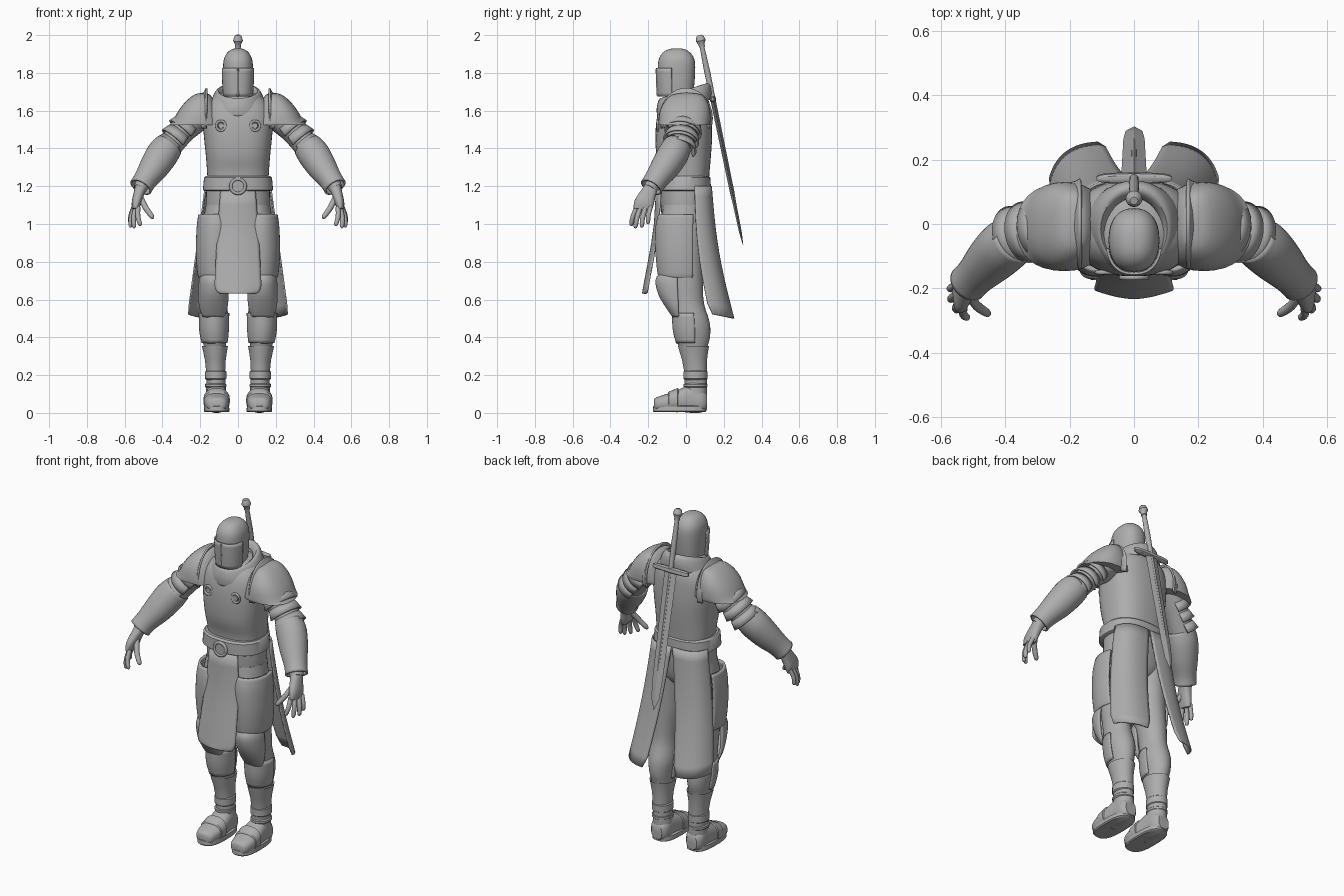
import bpy, bmesh, math
from mathutils import Vector as V

X, Y, Z = V((1, 0, 0)), V((0, 1, 0)), V((0, 0, 1))
grey = bpy.data.materials.new("plain_grey")
grey.diffuse_color = (0.42, 0.42, 0.42, 1)


def finish(name, bm, mirror=False, thick=0, angle=40):
    bmesh.ops.recalc_face_normals(bm, faces=bm.faces)
    me = bpy.data.meshes.new(name)
    bm.to_mesh(me)
    bm.free()
    me.materials.append(grey)
    ob = bpy.data.objects.new(name, me)
    bpy.context.collection.objects.link(ob)
    bpy.ops.object.select_all(action='DESELECT')
    ob.select_set(True)
    bpy.context.view_layer.objects.active = ob
    bpy.ops.object.shade_smooth_by_angle(angle=math.radians(angle))
    if thick:
        s = ob.modifiers.new("thickness", 'SOLIDIFY')
        s.thickness, s.offset = thick, 0
    if mirror:
        ob.modifiers.new("mirror", 'MIRROR')
    return ob


def grid(bm, rows, closed):
    """Bridge rows of points into quads."""
    vs = [[bm.verts.new(p) for p in r] for r in rows]
    n = len(vs[0])
    for a, b in zip(vs, vs[1:]):
        for i in range(n if closed else n - 1):
            j = (i + 1) % n
            bm.faces.new((a[i], a[j], b[j], b[i]))
    return vs


def smooth_rows(rows, k):
    """Catmull-Rom interpolation between cross-sections."""
    out = []
    for i in range(len(rows) - 1):
        p = [V(rows[max(0, min(len(rows) - 1, i + d))]) for d in (-1, 0, 1, 2)]
        for s in range(k):
            t = s / k
            out.append(0.5 * (2 * p[1] + (p[2] - p[0]) * t + (2 * p[0] - 5 * p[1] + 4 * p[2] - p[3]) * t * t
                              + (3 * p[1] - p[0] - 3 * p[2] + p[3]) * t ** 3))
    return out + [V(rows[-1])]


def tube(name, rows, frame=(X, Y), power=2, seg=32, k=3, arc=None, caps=True, **kw):
    """Loft of rings (x, y, z, radius_u, radius_v); frame None follows the path."""
    rows = smooth_rows(rows, k)
    cs = [V(r[:3]) for r in rows]
    a0, a1 = [math.radians(a) for a in (arc or (0, 360))]
    pts = []
    for i, r in enumerate(rows):
        u, v = frame or (X, Y)
        if frame is None:
            d = (cs[min(i + 1, len(cs) - 1)] - cs[max(i - 1, 0)]).normalized()
            u = d.cross(Y).normalized()
            v = u.cross(d)
        ring = []
        for j in range(seg + (1 if arc else 0)):
            a = a0 + (a1 - a0) * j / seg
            c, s = math.cos(a), math.sin(a)
            c, s = [math.copysign(abs(q) ** (2 / power), q) for q in (c, s)]
            ring.append(cs[i] + u * c * max(r[3], .001) + v * s * max(r[4], .001))
        pts.append(ring)
    bm = bmesh.new()
    vs = grid(bm, pts, not arc)
    if caps and not arc:
        bm.faces.new(vs[0])
        bm.faces.new(vs[-1])
    return finish(name, bm, **kw)


def ring(name, c, R, r, normal=Y, **kw):
    """Torus around the given normal."""
    u = X if abs(normal.x) < .9 else Y
    v = normal.cross(u).normalized()
    bm = bmesh.new()
    rows = []
    for i in range(29):
        a = math.tau * i / 28
        o = u * math.cos(a) + v * math.sin(a)
        rows.append([V(c) + o * (R + r * math.cos(b)) + normal * r * math.sin(b)
                     for b in [math.tau * j / 10 for j in range(10)]])
    grid(bm, rows, True)
    bmesh.ops.remove_doubles(bm, verts=bm.verts, dist=1e-5)
    return finish(name, bm, **kw)


# helmet: domed skull, face plate, nose ridge and eye slit
tube("helmet", [(0, -.05, 1.68, .072, .088), (0, -.05, 1.75, .077, .095), (0, -.05, 1.83, .079, .099),
                (0, -.05, 1.875, .074, .093), (0, -.05, 1.908, .056, .072), (0, -.05, 1.926, .03, .04),
                (0, -.05, 1.93, .002, .002)], power=2.3)
tube("face_plate", [(0, -.052, 1.675, .076, .094), (0, -.052, 1.75, .081, .099), (0, -.052, 1.825, .083, .102)],
     power=2.4, arc=(-170, -10), thick=.008)
tube("nose_ridge", [(0, -.15, 1.68, .008, .006), (0, -.155, 1.82, .008, .006)], seg=4, k=1)
for s in (-1, 1):
    tube("eye_slit", [(s * .012, -.153, 1.79, .005, .004), (s * .055, -.133, 1.79, .005, .004)],
         frame=(Z, Y), seg=8, k=1)

# neck and tilted collar
tube("neck", [(0, -.02, 1.6, .075, .08), (0, -.04, 1.72, .06, .07)])
tilt = (X, V((0, .95, .31)))
tube("collar", [(0, -.01, 1.615, .15, .145), (0, -.01, 1.655, .135, .148), (0, -.01, 1.69, .118, .14),
                (0, -.015, 1.7, .105, .125), (0, -.02, 1.675, .09, .11)], frame=tilt, caps=False, thick=.01)

# breastplate, pelvis and belt
tube("breastplate", [(0, -.005, 1.21, .16, .125), (0, -.005, 1.28, .164, .13), (0, -.012, 1.36, .17, .144),
                     (0, -.012, 1.46, .18, .15), (0, -.01, 1.55, .185, .146), (0, -.005, 1.62, .17, .135),
                     (0, 0, 1.67, .13, .11), (0, 0, 1.7, .07, .07)], power=2.5, seg=48)
tube("pelvis", [(0, -.01, 1.22, .165, .13), (0, -.01, 1.1, .17, .125), (0, -.01, 1.0, .15, .11),
                (0, -.01, .95, .08, .08)], power=2.3)
tube("belt", [(0, -.015, 1.175, .178, .14), (0, -.015, 1.18, .186, .147), (0, -.015, 1.245, .18, .145),
              (0, -.015, 1.255, .17, .135)], power=2.4, seg=48, k=1)
ring("buckle", (0, -.166, 1.2), .038, .009)
tube("buckle_disc", [(0, -.155, 1.2, .034, .034), (0, -.171, 1.2, .03, .03)], frame=(X, Z), k=1)
chest = V((.15, -1, .0)).normalized()
ring("chest_ring", (.09, -.15, 1.52), .025, .007, normal=chest, mirror=True)
tube("chest_stud", [(.09, -.14, 1.52, .02, .02), (.09, -.153, 1.52, .014, .014)], frame=(X, Z), k=1, mirror=True)

# front cloth with rounded lower corners
bm = bmesh.new()
rows = []
for z, w, y in ((1.19, .09, -.155), (1.1, .098, -.16), (1, .105, -.166), (.9, .112, -.18), (.8, .117, -.198),
                (.7, .122, -.217), (.67, .122, -.222), (.65, .117, -.226), (.638, .107, -.228), (.632, .09, -.229)):
    rows.append([V((w * t, y + .022 * t * t, z)) for t in [i / 8 - 1 for i in range(17)]])
grid(bm, rows, False)
finish("front_cloth", bm, thick=.008)

# split back cloth, curling round the hips
bm = bmesh.new()
rows = []
top = [V((.004, .13, 1.2)), V((.16, .15, 1.2)), V((.172, .045, 1.2))]
low = [V((.095, .252, .5)), V((.24, .255, .5)), V((.264, .125, .525))]
for i in range(13):
    f = i / 12
    a, b, c = [p.lerp(q, f) for p, q in zip(top, low)]
    trim = .06 if i == 12 else 0
    row = []
    for j in range(17):
        t = trim + (1 - 2 * trim) * j / 16
        row.append(a * (1 - t) ** 2 + b * 2 * t * (1 - t) + c * t * t - Y * .02 * math.sin(math.pi * f))
    rows.append(row)
grid(bm, rows, False)
finish("back_cloth", bm, mirror=True, thick=.008)

# legs
tube("leg", [(.085, -.01, 1.1, .085, .11), (.1, -.02, .95, .094, .115), (.11, -.015, .8, .09, .105),
             (.122, 0, .68, .078, .09), (.126, .01, .58, .07, .085), (.126, .03, .48, .075, .095),
             (.125, .035, .4, .065, .092), (.122, .04, .33, .055, .07), (.12, .055, .22, .045, .055),
             (.115, .05, .08, .05, .055)], mirror=True)
tube("thigh_plate", [(.115, -.02, 1.05, .088, .12), (.118, -.025, .98, .094, .13), (.122, -.025, .85, .094, .13),
                     (.122, -.022, .74, .086, .122), (.122, -.022, .72, .08, .115)],
     arc=(-120, 28), mirror=True, thick=.014)
tube("knee_plate", [(.13, -.05, .735, .06, .085), (.13, -.055, .7, .07, .1), (.13, -.05, .63, .073, .09),
                    (.13, -.045, .56, .068, .055), (.13, -.04, .51, .05, .025)],
     arc=(-185, 5), mirror=True, thick=.014)
tube("shin_plate", [(.127, .025, .53, .076, .095), (.127, .03, .44, .074, .095), (.124, .034, .37, .064, .082)],
     arc=(-190, 10), mirror=True, thick=.01)
tube("boot_shaft", [(.122, .04, .345, .06, .074), (.122, .04, .355, .069, .082), (.122, .04, .34, .066, .079),
                    (.12, .045, .28, .055, .066), (.118, .052, .2, .049, .058), (.115, .05, .1, .054, .06)],
     k=1, mirror=True)
for n, z, h, g in (("ankle_cuff", .2, .025, .056), ("ankle_strap", .145, .012, .056)):
    tube(n, [(.118, .05, z - h, g - .006, g), (.118, .05, z - h + .006, g, g + .007),
             (.118, .05, z + h - .006, g, g + .007), (.118, .05, z + h, g - .006, g)], k=1, mirror=True)

# boots: upper, sole and instep strap, lofted from toe to heel
tube("boot", [(.113, -.17, .045, .03, .025), (.113, -.155, .047, .052, .036), (.113, -.1, .055, .066, .046),
              (.113, -.04, .065, .064, .058), (.114, .03, .075, .057, .075), (.115, .085, .065, .053, .062),
              (.115, .112, .06, .034, .04)], frame=(X, Z), power=2.5, mirror=True)
tube("sole", [(.113, -.035, .004, .062, .135), (.113, -.033, .01, .068, .142), (.113, -.033, .034, .066, .141),
              (.113, -.033, .04, .055, .13)], power=2.7, k=1, mirror=True)
tube("instep_strap", [(.113, -.095, .06, .06, .045), (.113, -.09, .06, .07, .053), (.113, -.045, .067, .07, .064),
                      (.113, -.04, .068, .06, .06)], frame=(X, Z), power=2.4, k=1, mirror=True)

# shoulders: flared cap and raised neck guard
tube("shoulder_cap", [(.22, -.01, 1.525, .145, .135), (.215, -.008, 1.545, .13, .138), (.21, -.005, 1.6, .105, .133),
                      (.2, 0, 1.65, .075, .112), (.19, .005, 1.685, .04, .075), (.185, .005, 1.695, .002, .005)],
     power=2.3, mirror=True)
tube("neck_guard", [(.195, 0, 1.55, .125, .125), (.178, 0, 1.555, .13, .14), (.166, 0, 1.56, .138, .158)],
     frame=(Y, Z), arc=(-20, 200), mirror=True, thick=.01)

# arms with overlapping plates
tube("arm", [(.17, 0, 1.6, .08, .095), (.28, -.01, 1.505, .068, .085), (.355, -.035, 1.42, .066, .072),
             (.42, -.085, 1.335, .066, .066), (.475, -.14, 1.26, .052, .054), (.52, -.19, 1.185, .034, .036)],
     frame=None, mirror=True)
for i in range(3):
    c = V((.262, -.008, 1.525)).lerp(V((.345, -.028, 1.432)), i / 2)
    e = c + V((.032, -.008, -.037))
    g = .084 - .004 * i
    tube("arm_plate_%d" % (i + 1), [(*c, g - .01, g - .002), (*e, g + .004, g + .012)], frame=None, k=1,
         arc=(-125, 125), mirror=True, thick=.01)
tube("forearm_plate", [(.365, -.045, 1.415, .072, .07), (.4, -.068, 1.37, .08, .077), (.445, -.112, 1.3, .073, .071),
                       (.49, -.158, 1.235, .058, .058), (.515, -.184, 1.195, .057, .057)],
     frame=None, caps=False, mirror=True, thick=.01)

# hands
tube("palm", [(.512, -.18, 1.2, .032, .034), (.525, -.2, 1.16, .028, .042), (.538, -.222, 1.11, .025, .052),
              (.543, -.23, 1.075, .016, .048)], frame=None, power=2.4, mirror=True)
for n, a, b, r in (("little_finger", (.552, -.188, 1.09), (.573, -.202, 1.0), .012),
                   ("ring_finger", (.548, -.214, 1.09), (.57, -.236, .982), .013),
                   ("middle_finger", (.54, -.24, 1.09), (.552, -.27, .978), .013),
                   ("index_finger", (.53, -.26, 1.09), (.518, -.293, .99), .013),
                   ("thumb", (.515, -.215, 1.14), (.45, -.283, 1.03), .015)):
    a, b = V(a), V(b)
    m = a.lerp(b, .5) + V((.006, -.004, 0))
    tube(n, [(*a, r, r), (*m, r, r), (*a.lerp(b, .9), r * .85, r * .85), (*b, r * .3, r * .3)],
         frame=None, seg=12, mirror=True)

# sword slung down the back, measured along its own axis
axis = V((0, .23, -1.11)).normalized()
across = V((0, 1.11, .23)).normalized()


def along(name, prof, **kw):
    tube(name, [(*(V((0, .072, 2.0)) + axis * t), a, b) for t, a, b in prof], frame=(X, across), k=1, **kw)


along("sword_pommel", [(0, .012, .012), (.008, .02, .02), (.03, .026, .026), (.05, .016, .016), (.065, .016, .016)],
      seg=16)
along("sword_grip", [(.06, .012, .012), (.2, .016, .016), (.34, .014, .014)], seg=16)
along("sword_guard", [(.332, .105, .01), (.337, .117, .016), (.355, .117, .016), (.36, .105, .01)], power=3)
along("sword_blade", [(.35, .04, .011), (.95, .033, .009), (1.07, .026, .007), (1.135, .001, .001)], seg=4, angle=10)
along("sword_fuller", [(.35, .011, .014), (.85, .009, .012), (.95, .002, .008)], seg=8)
